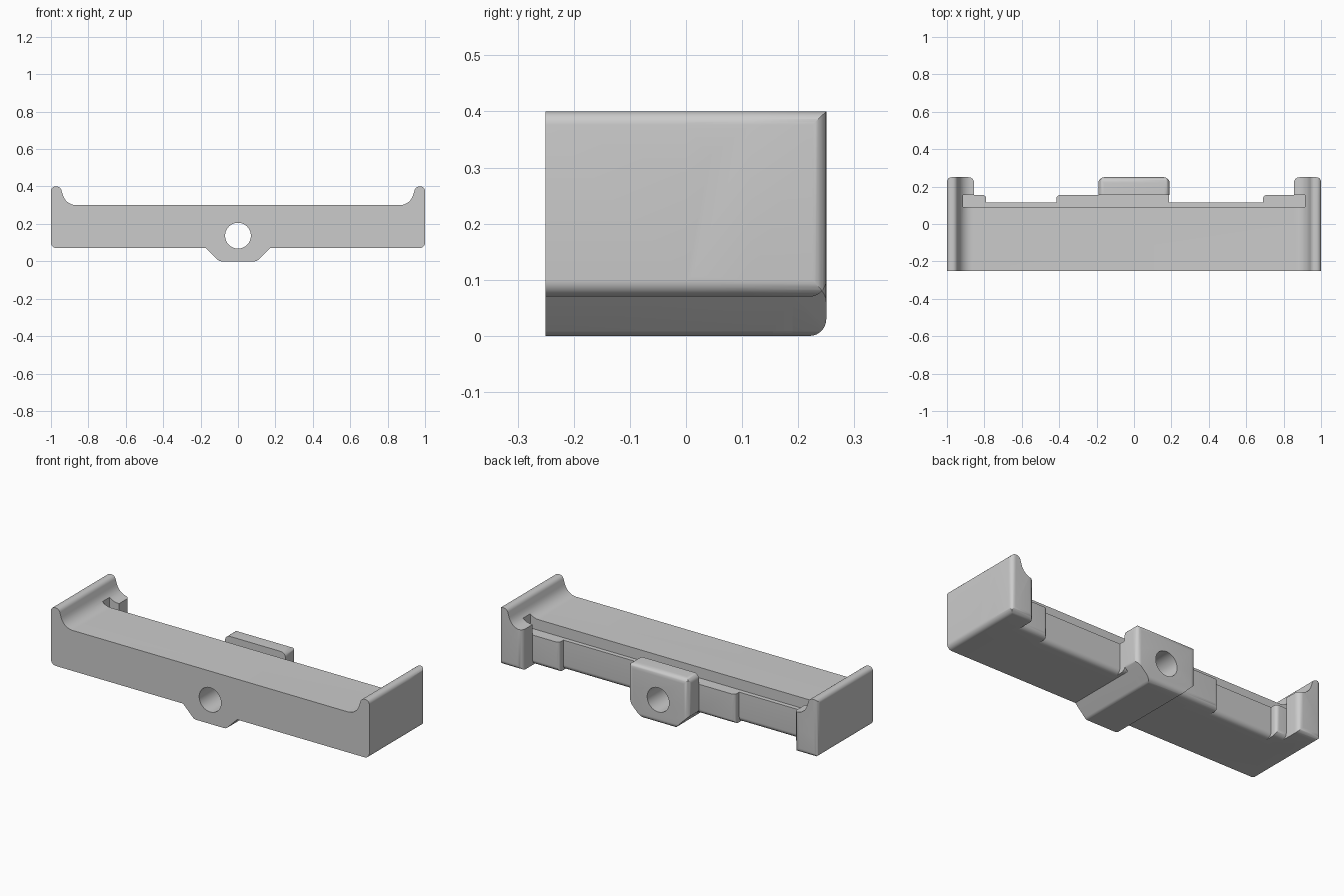
import bpy, bmesh, math
from mathutils import Vector

if "Cube" in bpy.data.objects:
    bpy.data.objects.remove(bpy.data.objects["Cube"])


def rounded(pts, seg=7):
    """Round polygon corners; each point is (a, b) or (a, b, radius)."""
    out = []
    n = len(pts)
    for i, p in enumerate(pts):
        c = Vector((p[0], p[1], 0))
        if len(p) == 2:
            out.append(c)
            continue
        q, s = pts[i - 1], pts[(i + 1) % n]
        u = (Vector((q[0], q[1], 0)) - c).normalized()
        v = (Vector((s[0], s[1], 0)) - c).normalized()
        half = u.angle(v) / 2
        t = p[2] / math.tan(half)
        mid = c + (u + v).normalized() * (p[2] / math.sin(half))
        a, b = (c + u * t - mid).normalized(), (c + v * t - mid).normalized()
        out += [mid + a.slerp(b, k / seg) * p[2] for k in range(seg + 1)]
    return out


def prism(name, pts, axis, lo, hi):
    """Extrude a profile along an axis: 'x' uses (y,z), 'y' (x,z), 'z' (x,y)."""
    place = {'x': lambda a, b, d: (d, a, b),
             'y': lambda a, b, d: (a, d, b),
             'z': lambda a, b, d: (a, b, d)}[axis]
    bm = bmesh.new()
    pts = rounded(pts)
    r0 = [bm.verts.new(place(p.x, p.y, lo)) for p in pts]
    r1 = [bm.verts.new(place(p.x, p.y, hi)) for p in pts]
    bm.faces.new(r0)
    bm.faces.new(r1[::-1])
    n = len(pts)
    for i in range(n):
        j = (i + 1) % n
        bm.faces.new((r0[i], r1[i], r1[j], r0[j]))
    bmesh.ops.recalc_face_normals(bm, faces=bm.faces[:])
    me = bpy.data.meshes.new(name)
    bm.to_mesh(me)
    bm.free()
    ob = bpy.data.objects.new(name, me)
    bpy.context.collection.objects.link(ob)
    return ob


def combine(a, b, op):
    """Apply a boolean to a and discard b."""
    m = a.modifiers.new("bool", 'BOOLEAN')
    m.operation, m.object, m.solver = op, b, 'EXACT'
    bpy.context.view_layer.objects.active = a
    bpy.ops.object.modifier_apply(modifier=m.name)
    bpy.data.objects.remove(b)
    return a


def side_round(back, z0, z1, top_r=None):
    """Side profile volume whose back lower edge is rounded."""
    top = (back, z1, top_r) if top_r else (back, z1)
    return prism("side_volume", [(-0.6, z0), (back, z0, 0.03), top, (-0.6, z1)], 'x', -1.5, 1.5)


# Front profile of the bar with raised end lips
half = [(1, 0.07, 0.03), (1, 0.4, 0.024), (0.95, 0.4, 0.027), (0.92, 0.3, 0.075)]
outline = half + [(-p[0],) + p[1:] for p in reversed(half)]

# Main bar
body = prism("holder_body", outline, 'y', -0.25, 0.115)
combine(body, side_round(0.115, 0.07, 0.6), 'INTERSECT')

# End blocks reaching the back
for s in (-1, 1):
    end = prism("end_block", outline, 'y', 0.0, 0.4)
    plan = [(s * 0.855, -0.1), (s * 1.0, -0.1), (s * 1.0, 0.25, 0.025), (s * 0.855, 0.25, 0.03)]
    combine(end, prism("plan_volume", plan, 'z', -0.2, 0.7), 'INTERSECT')
    combine(end, side_round(0.25, 0.07, 0.6), 'INTERSECT')
    combine(body, end, 'UNION')

# Groove stepping down behind the top face
groove = [(-0.915, 0.09), (0.915, 0.09), (0.915, 0.155), (-0.915, 0.155)]
combine(body, prism("groove", groove, 'z', 0.24, 0.6), 'DIFFERENCE')

# Raised pads on the back wall: x range and corner rounding on each side
for x0, x1, r0, r1 in ((-0.915, -0.79, 0, 0.02), (-0.415, 0.188, 0.02, 0), (0.69, 0.915, 0.02, 0)):
    a = (x0, 0.155, r0) if r0 else (x0, 0.155)
    b = (x1, 0.155, r1) if r1 else (x1, 0.155)
    pad = prism("pad", [(x0, 0.03), (x1, 0.03), b, a], 'z', 0.0, 0.24)
    combine(pad, side_round(0.155, 0.07, 0.5), 'INTERSECT')
    combine(body, pad, 'UNION')

# Rear boss with chamfered foot
boss_outline = [(-0.1, 0, 0.03), (0.1, 0, 0.03), (0.19, 0.09, 0.02), (0.19, 0.3, 0.03),
                (-0.19, 0.3, 0.03), (-0.19, 0.09, 0.02)]
boss = prism("boss", boss_outline, 'y', 0.155, 0.4)
plan = [(-0.19, -0.1), (0.19, -0.1), (0.19, 0.25, 0.03), (-0.19, 0.25, 0.03)]
combine(boss, prism("plan_volume", plan, 'z', -0.2, 0.7), 'INTERSECT')
combine(boss, side_round(0.25, 0.0, 0.3, 0.03), 'INTERSECT')
combine(body, boss, 'UNION')

# Keel under the bar, running front to back
keel = [(-0.1, 0, 0.03), (0.1, 0, 0.03), (0.17, 0.07), (0.17, 0.15), (-0.17, 0.15), (-0.17, 0.07)]
combine(body, prism("keel", keel, 'y', -0.25, 0.19), 'UNION')

# Through hole
hole = [(0.069 * math.cos(k * math.tau / 48), 0.137 + 0.069 * math.sin(k * math.tau / 48)) for k in range(48)]
combine(body, prism("hole", hole, 'y', -0.5, 0.5), 'DIFFERENCE')

# Material and shading
mat = bpy.data.materials.new("light_grey")
mat.diffuse_color = (0.6, 0.6, 0.6, 1)
mat.use_nodes = True
mat.node_tree.nodes["Principled BSDF"].inputs["Base Color"].default_value = mat.diffuse_color
body.data.materials.clear()
body.data.materials.append(mat)
for f in body.data.polygons:
    f.material_index = 0
bpy.ops.object.select_all(action='DESELECT')
body.select_set(True)
bpy.context.view_layer.objects.active = body
bpy.ops.object.shade_smooth_by_angle(angle=math.radians(30))
